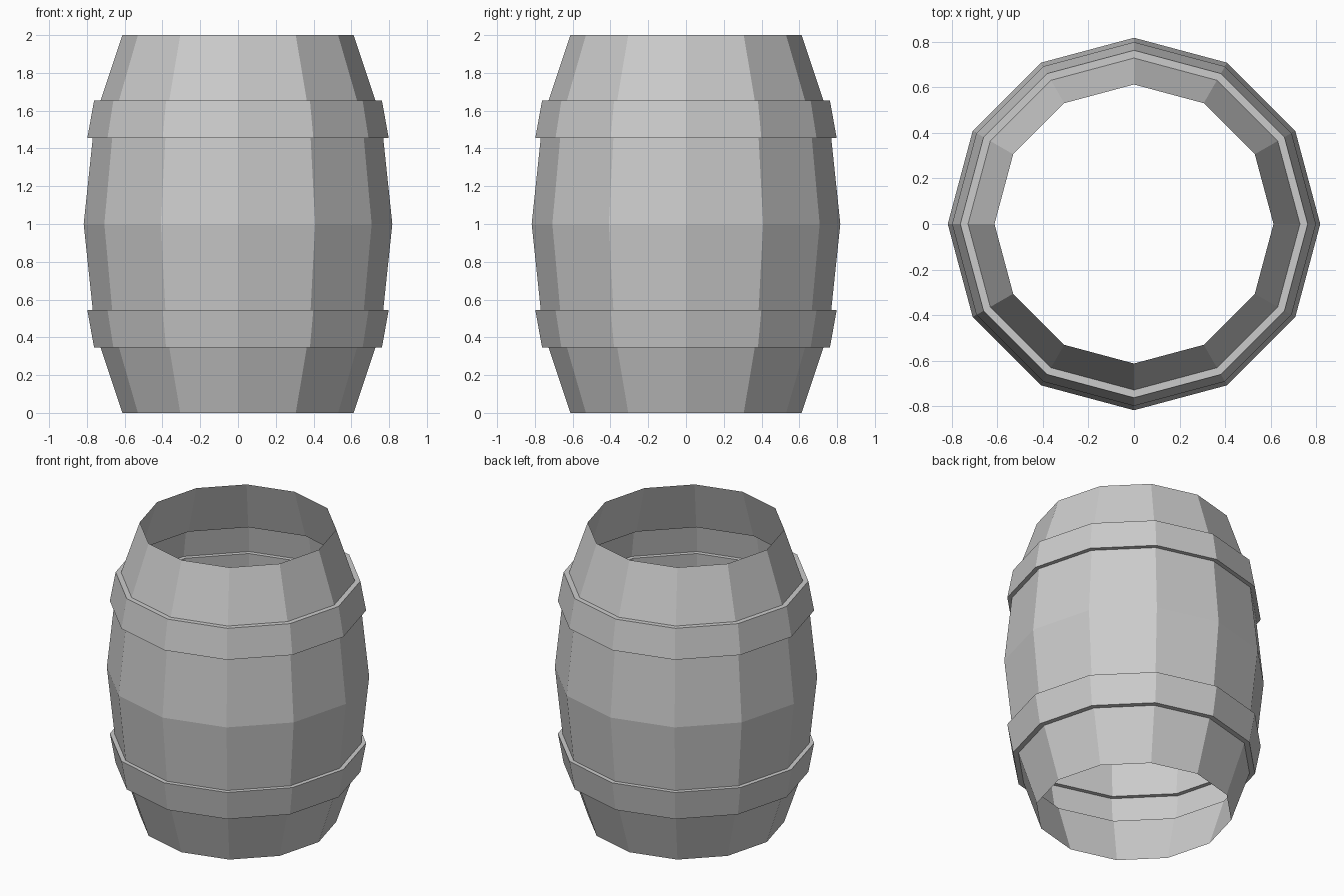
import bpy, bmesh, math

if "Cube" in bpy.data.objects:
    bpy.data.objects.remove(bpy.data.objects["Cube"])

SIDES = 12

# Lower half of the open shell's profile (radius, height), with the stepped hoop band
lower = [(0.612, 0.0), (0.728, 0.347), (0.762, 0.347),
         (0.798, 0.546), (0.769, 0.546)]
middle = [(0.817, 1.0)]
upper = [(r, 2.0 - z) for r, z in reversed(lower)]
profile = lower + middle + upper

# Revolve the profile into a twelve-sided, single-walled barrel open at both ends
bm = bmesh.new()
rings = [[bm.verts.new((r * math.cos(2 * math.pi * i / SIDES),
                        r * math.sin(2 * math.pi * i / SIDES), z))
          for i in range(SIDES)] for r, z in profile]
for a, b in zip(rings, rings[1:]):
    for i in range(SIDES):
        j = (i + 1) % SIDES
        bm.faces.new((a[i], a[j], b[j], b[i]))

mesh = bpy.data.meshes.new("barrel_shell")
bm.to_mesh(mesh)
bm.free()
barrel = bpy.data.objects.new("barrel_shell", mesh)
bpy.context.collection.objects.link(barrel)
